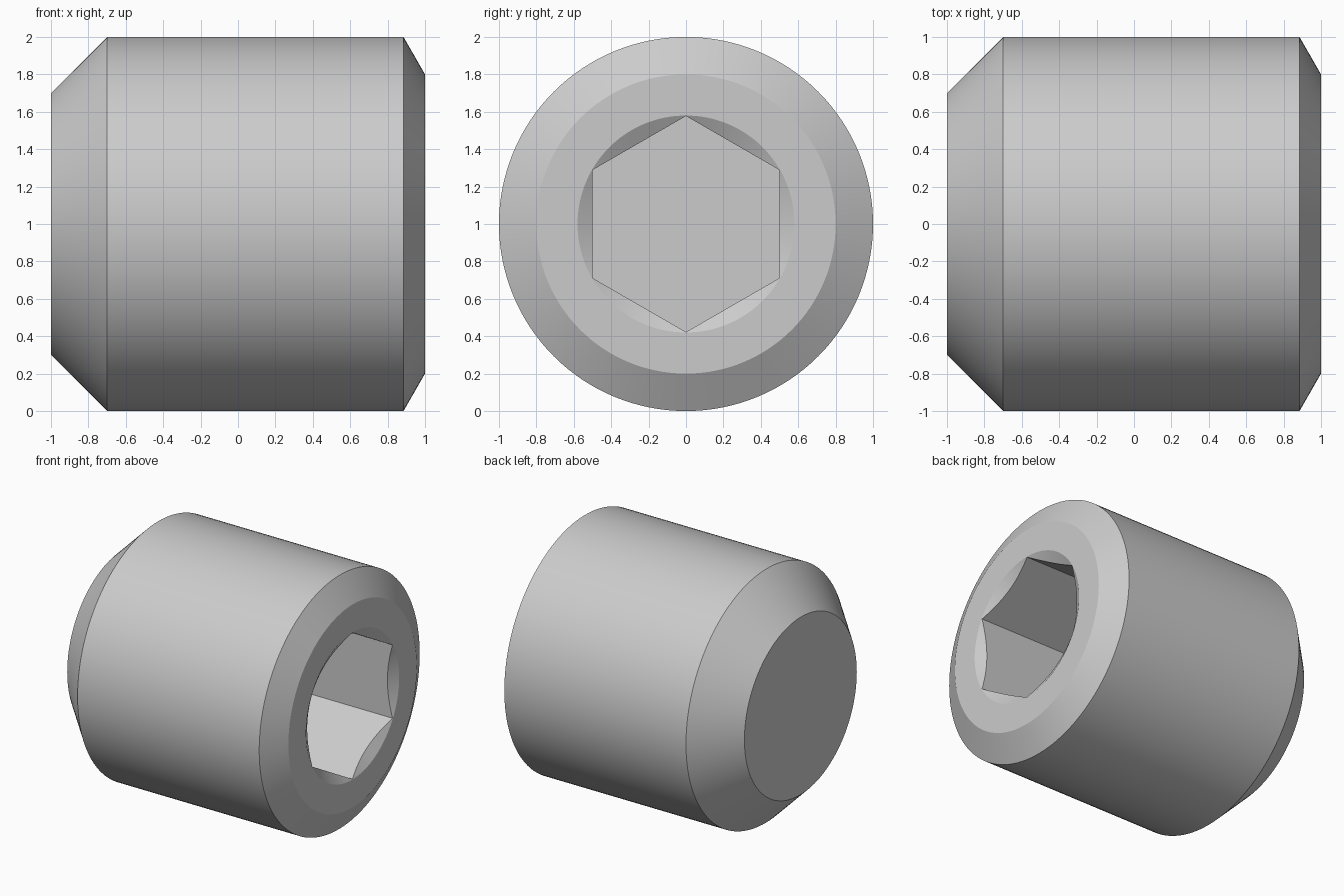
import bpy, bmesh, math
from mathutils import Vector

default = bpy.data.objects.get("Cube")
if default:
    bpy.data.objects.remove(default, do_unlink=True)

AXIS_Z = 1.0
steel = bpy.data.materials.new("steel grey")
steel.use_nodes = True
GREY = (0.6, 0.6, 0.6, 1.0)
steel.diffuse_color = GREY
steel.node_tree.nodes["Principled BSDF"].inputs["Base Color"].default_value = GREY


def lathe(name, profile, sides):
    """Revolve (x, radius) points around the horizontal axis and cap both ends."""
    bm = bmesh.new()
    rings = []
    for x, r in profile:
        ring = []
        for i in range(sides):
            a = math.tau * i / sides
            ring.append(bm.verts.new((x, r * math.sin(a), AXIS_Z + r * math.cos(a))))
        rings.append(ring)
    for a, b in zip(rings, rings[1:]):
        for i in range(sides):
            j = (i + 1) % sides
            bm.faces.new((a[i], a[j], b[j], b[i]))
    bm.faces.new(rings[0])
    bm.faces.new(rings[-1])
    bmesh.ops.recalc_face_normals(bm, faces=bm.faces)
    mesh = bpy.data.meshes.new(name)
    bm.to_mesh(mesh)
    bm.free()
    mesh.materials.append(steel)
    obj = bpy.data.objects.new(name, mesh)
    bpy.context.collection.objects.link(obj)
    return obj


# Body with a flat point on the left and a shallow chamfer at the socket end
body = lathe("set_screw_body", [(-1, 0.7), (-0.7, 1), (0.885, 1), (1, 0.8)], 128)

# Hexagonal socket, corners up and down
hex_radius = 0.5 / math.cos(math.pi / 6)
socket = lathe("hex_socket_cutter", [(0, hex_radius), (1.2, hex_radius)], 6)

# Conical lead-in around the socket mouth
slope = math.tan(math.radians(60))
mouth = 0.58
lead_in = lathe("lead_in_cutter",
                [(1 + d, mouth + d * slope) for d in (-0.1, 0.1)], 128)

# Cut the socket, then remove the cutters
bpy.context.view_layer.objects.active = body
body.select_set(True)
for cutter in (socket, lead_in):
    cutter.hide_render = True
    cut = body.modifiers.new(cutter.name, "BOOLEAN")
    cut.operation = "DIFFERENCE"
    cut.solver = "EXACT"
    cut.object = cutter
    bpy.ops.object.modifier_apply(modifier=cut.name)
    bpy.data.objects.remove(cutter, do_unlink=True)

bpy.ops.object.shade_smooth_by_angle(angle=math.radians(20))
